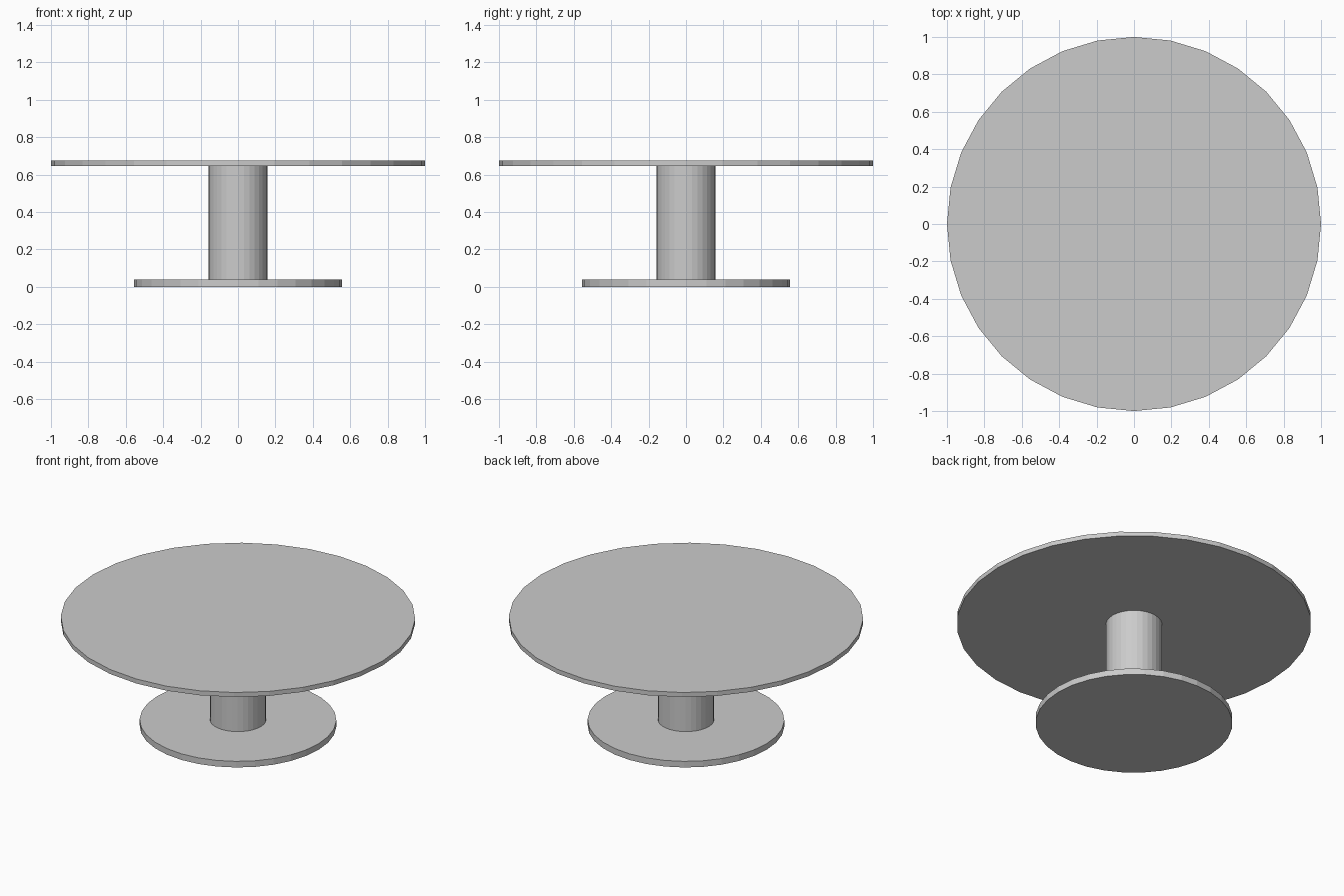
import bpy

# Remove the default object
cube = bpy.data.objects.get("Cube")
if cube:
    bpy.data.objects.remove(cube, do_unlink=True)

# Single plain grey finish
grey = bpy.data.materials.new("light_grey")
grey.use_nodes = True
colour = (0.6, 0.6, 0.6, 1)
grey.diffuse_color = colour
grey.node_tree.nodes["Principled BSDF"].inputs["Base Color"].default_value = colour


def disc(name, radius, bottom, top):
    """Flat-shaded upright cylinder between two heights."""
    bpy.ops.mesh.primitive_cylinder_add(
        vertices=32, radius=radius, depth=top - bottom,
        location=(0, 0, (bottom + top) / 2))
    part = bpy.context.object
    part.name = name
    part.data.materials.append(grey)
    return part


# Round pedestal table: foot, column and top
BASE_TOP, TOP_BOTTOM, HEIGHT = 0.038, 0.646, 0.674
disc("base_plate", 0.555, 0, BASE_TOP)
disc("pedestal_column", 0.158, BASE_TOP, TOP_BOTTOM)
disc("table_top", 1, TOP_BOTTOM, HEIGHT)
